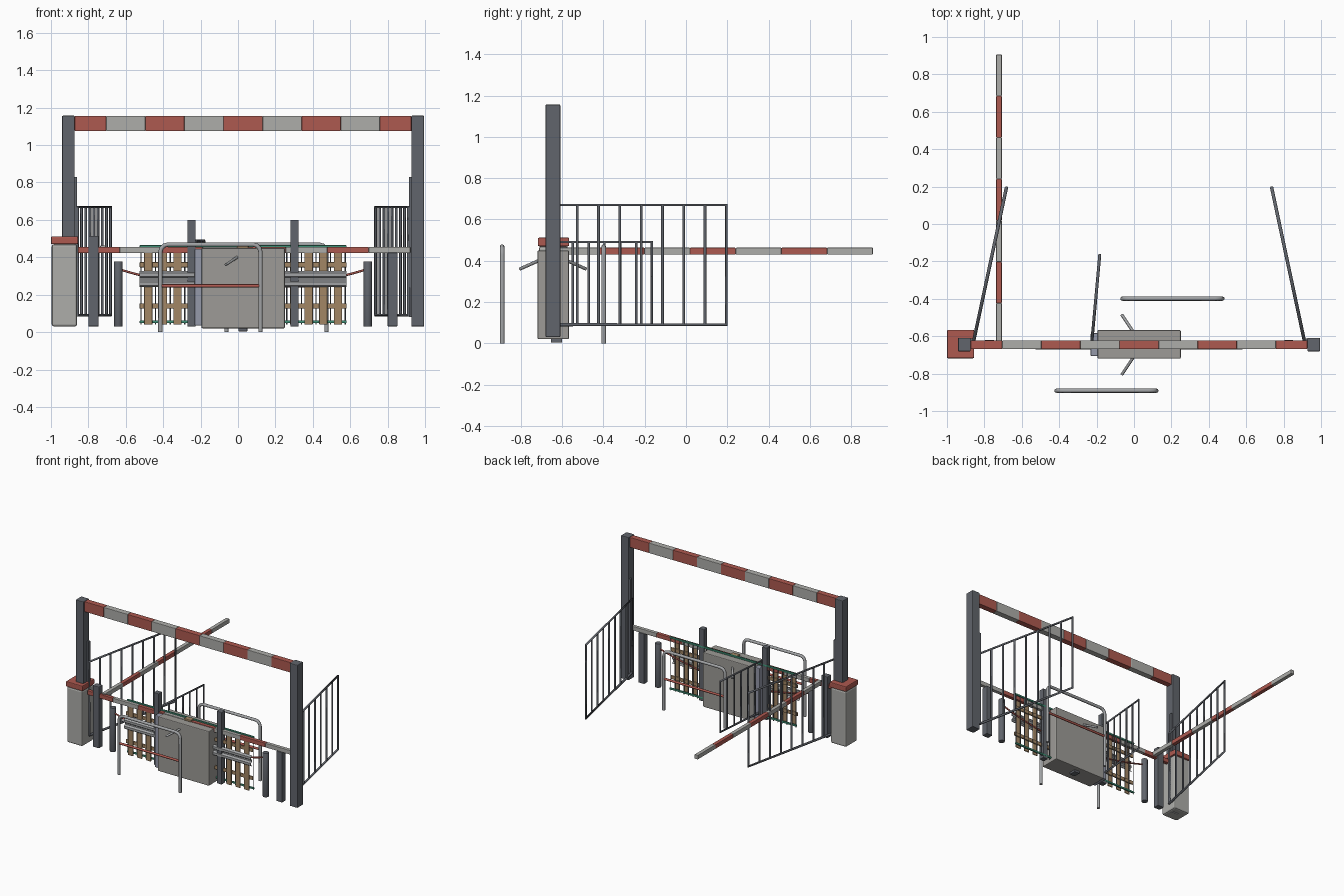
import bpy, bmesh, math
from mathutils import Vector

if "Cube" in bpy.data.objects:
    bpy.data.objects.remove(bpy.data.objects["Cube"])

CX, CY = 0.027, -0.645          # centre line of the barrier set


def mat(name, r, g, b):
    m = bpy.data.materials.new(name)
    m.diffuse_color = (r, g, b, 1)
    m.use_nodes = True
    m.node_tree.nodes["Principled BSDF"].inputs["Base Color"].default_value = m.diffuse_color
    return m


RED = mat("red_paint", 0.42, 0.10, 0.08)
LIGHT = mat("light_paint", 0.42, 0.42, 0.40)
DARK = mat("slate_metal", 0.12, 0.13, 0.15)
STEEL = mat("steel", 0.36, 0.37, 0.38)
CASE = mat("case_metal", 0.34, 0.33, 0.31)
BLUE = mat("blue_grey", 0.30, 0.32, 0.40)
WOOD = mat("wood", 0.36, 0.24, 0.13)
GREEN = mat("green_paint", 0.05, 0.28, 0.18)


def finish(bm, name, m, bevel=0.0):
    me = bpy.data.meshes.new(name)
    bm.to_mesh(me)
    bm.free()
    me.materials.append(m)
    ob = bpy.data.objects.new(name, me)
    bpy.context.collection.objects.link(ob)
    if bevel:
        mod = ob.modifiers.new("bevel", "BEVEL")
        mod.width, mod.segments = bevel, 2
    return ob


def box(name, x0, x1, y0, y1, z0, z1, m, bevel=0.003):
    bm = bmesh.new()
    bmesh.ops.create_cube(bm, size=1)
    for v in bm.verts:
        v.co = ((x0 + x1) / 2 + v.co.x * (x1 - x0),
                (y0 + y1) / 2 + v.co.y * (y1 - y0),
                (z0 + z1) / 2 + v.co.z * (z1 - z0))
    return finish(bm, name, m, bevel)


def tube(name, pts, r, m, res=2):
    cu = bpy.data.curves.new(name, "CURVE")
    cu.dimensions = "3D"
    cu.bevel_depth, cu.bevel_resolution = r, res
    cu.use_fill_caps = True
    sp = cu.splines.new("POLY")
    sp.points.add(len(pts) - 1)
    for p, c in zip(sp.points, pts):
        p.co = (*c, 1)
    cu.materials.append(m)
    ob = bpy.data.objects.new(name, cu)
    bpy.context.collection.objects.link(ob)
    return ob


def cylinder(name, x, y, z0, z1, r, m, bevel=0.004):
    bm = bmesh.new()
    bmesh.ops.create_cone(bm, cap_ends=True, segments=20, radius1=r, radius2=r, depth=z1 - z0)
    bmesh.ops.translate(bm, verts=bm.verts, vec=(x, y, (z0 + z1) / 2))
    for f in bm.faces:
        f.smooth = len(f.verts) == 4
    return finish(bm, name, m, bevel)


# height-limit portal with striped beam
for s, n in ((-1, "left"), (1, "right")):
    x = CX + s * 0.934
    box(f"portal_post_{n}", x - .034, x + .034, CY - .036, CY + .036, .03, 1.157, DARK, .005)
    xi = CX + s * 0.895
    box(f"hinge_strip_{n}", xi - .008, xi + .008, CY + .01, CY + .034, .08, .83, DARK)
W = 0.209
for i in range(9):
    x = CX - 4.5 * W + i * W
    x0, x1 = max(x, CX - .9), min(x + W, CX + .9)
    box(f"portal_beam_{i}", x0, x1, CY - .023, CY + .023, 1.075, 1.155,
        LIGHT if i % 2 else RED)

# striped barrier arms: one closed along x, one swung open along y
for i in range(8):
    x = -.855 + i * .222
    box(f"closed_arm_{i}", x, x + .222, CY - .014, CY + .014, .422, .455, LIGHT if i % 2 else RED)
for i in range(7):
    y = -.645 + i * .2215
    box(f"open_arm_{i}", -.737, -.707, y, y + .2215, .43, .463, RED if i % 2 else LIGHT)

# barrier drive cabinet with cap, pivot post and arm rest post
box("drive_cabinet", -.996, -.86, -.713, -.572, .03, .47, LIGHT, .012)
box("drive_cabinet_cap", -1.0, -.855, -.718, -.566, .47, .512, RED, .006)
box("pivot_post", -.80, -.745, CY - .024, CY + .024, .03, .515, DARK, .005)
box("arm_rest_post", .80, .853, CY - .024, CY + .024, .03, .425, DARK, .005)

# short bollards and sagging red chain
for s, n in ((-1, "left"), (1, "right")):
    cylinder(f"bollard_{n}", CX + s * .667, CY, .03, .378, .023, DARK)
tube("sagging_chain", [(CX + .66 * t / 10, CY, .235 + .1 * (t / 10) ** 2)
                       for t in range(-10, 11)], .006, RED)


# barred gate leaf between two plan points
def gate(name, a, b, z0, z1, bars, r):
    a, b = Vector((*a, 0)), Vector((*b, 0))
    up = Vector((0, 0, 1))
    tube(name + "_frame", [a + up * z0, b + up * z0, b + up * z1, a + up * z1, a + up * z0], r, DARK, 1)
    for i in range(bars + 1):
        p = a.lerp(b, i / bars)
        tube(f"{name}_bar_{i}", [p + up * z0, p + up * z1], r * .85, DARK, 1)


gate("gate_left", (-.858, -.63), (-.682, .195), .09, .67, 8, .009)
gate("gate_right", (.912, -.63), (.736, .195), .09, .67, 8, .009)
gate("small_gate", (-.225, -.625), (-.183, -.165), .09, .49, 6, .008)
for s, n in ((-1, "left"), (1, "right")):
    x = CX + s * .275
    box(f"small_gate_post_{n}", x - .022, x + .022, CY - .022, CY + .022, .03, .60, DARK, .004)

# turnstile case, side unit, knobs and arms
box("turnstile_case", -.195, .25, -.72, -.567, .02, .45, CASE, .006)
box("turnstile_side_unit", -.232, -.125, -.706, -.584, .035, .445, BLUE, .005)
box("top_sensor", -.005, .055, CY - .02, CY + .02, .45, .465, WOOD)
box("base_plug", .003, .05, CY - .01, CY + .045, .004, .022, DARK)
for s, n in ((-1, "front"), (1, "back")):
    tube(f"turnstile_arm_{n}", [(-.005, CY + s * .07, .40), (-.065, CY + s * .16, .36)], .008, STEEL)

# bent-tube handrails with red middle bar
for y, x0, n in ((CY - .246, -.415, "front"), (CY + .246, -.062, "back")):
    x1, zt, c = x0 + .535, .468, .04
    pts = [(x0, y, 0)]
    for k in range(4):
        t = math.radians(30 * k)
        pts.append((x0 + c - c * math.cos(t), y, zt - c + c * math.sin(t)))
    pts += [(x0 + x1 - p[0], y, p[2]) for p in reversed(pts)]
    tube(f"handrail_{n}", pts, .0115, STEEL)
    tube(f"handrail_mid_bar_{n}", [(x0, y, .247), (x1, y, .247)], .009, RED)

# corrugated guard rail
prof = [(0, .24), (-.014, .25), (-.014, .268), (0, .278), (0, .288), (-.014, .298), (-.014, .316), (0, .326)]
bm = bmesh.new()
rows = [[bm.verts.new((CX + s * .553, CY - .012 + y, z)) for y, z in prof] for s in (-1, 1)]
for i in range(len(prof) - 1):
    bm.faces.new((rows[0][i], rows[1][i], rows[1][i + 1], rows[0][i + 1]))
rail = finish(bm, "guard_rail", STEEL)
sol = rail.modifiers.new("thickness", "SOLIDIFY")
sol.thickness = .004

# wooden slat fence
for z in (.14, .36):
    box("wood_fence_rail", CX - .553, CX + .553, CY - .002, CY + .010, z - .014, z + .014, WOOD)
for i in range(14):
    x = CX + (i - 6.5) * .078
    box(f"wood_slat_{i}", x - .022, x + .022, CY - .011, CY - .002, .04, .425, WOOD)

# green mesh fence
for z in (.055, .458):
    box("mesh_fence_rail", CX - .553, CX + .553, CY + .011, CY + .023, z - .007, z + .007, GREEN)
for i in range(29):
    x = CX + (i - 14) * .039
    tube(f"mesh_wire_{i}", [(x, CY + .017, .04), (x, CY + .017, .465)], .0035, DARK, 0)

# centre everything on y = 0 is already met by the open arm and front handrail extents
